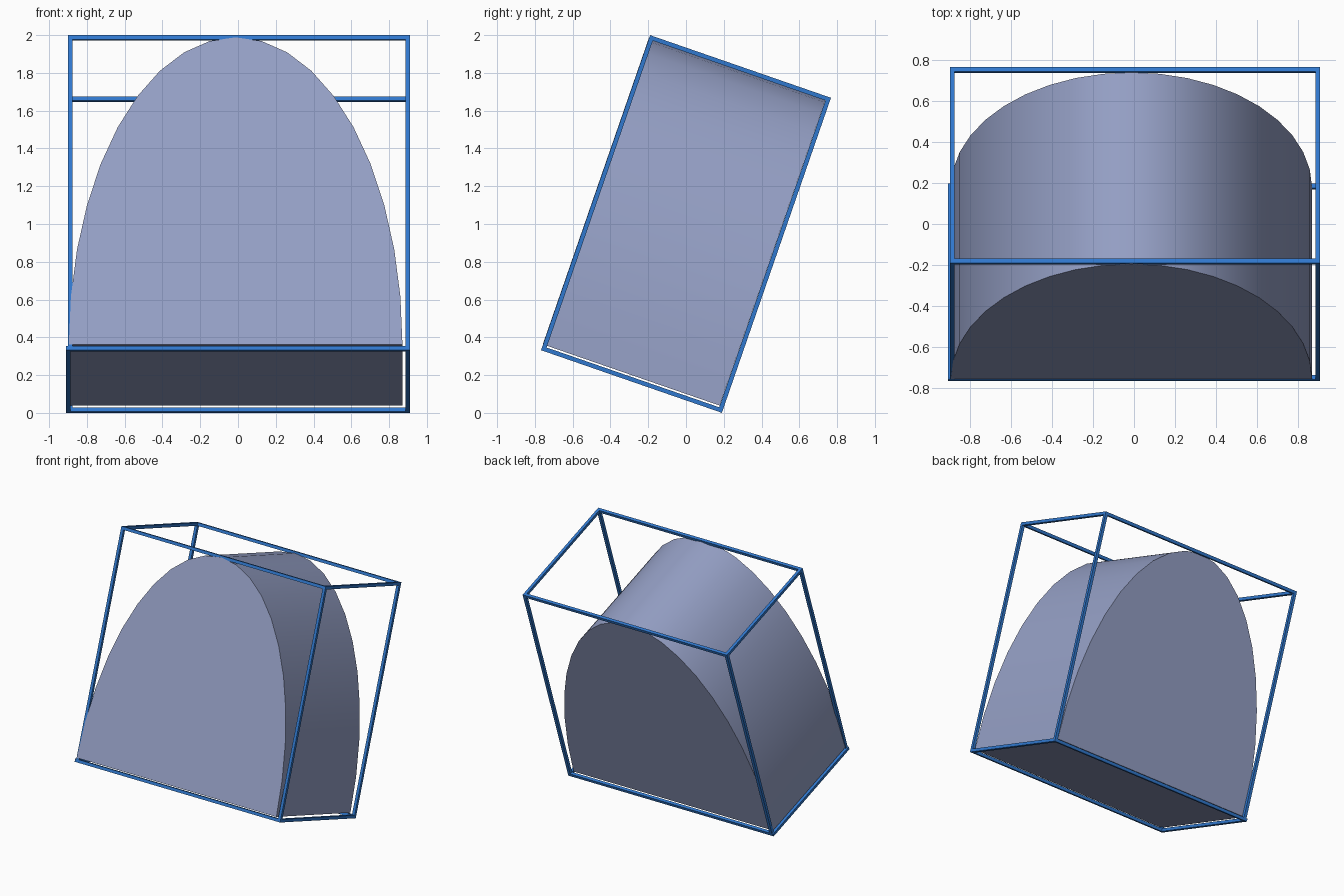
import bpy, bmesh
from math import sin, cos, pi, radians
from mathutils import Matrix

if "Cube" in bpy.data.objects:
    bpy.data.objects.remove(bpy.data.objects["Cube"])

# Everything is built upright around the origin, then tipped back together
TILT = Matrix.Translation((0, 0, 1)) @ Matrix.Rotation(radians(-19.1), 4, 'X')
BAR = 0.023
D, H = 0.495, 0.871          # frame half depth and half height (bar centres)
LEFT, LEFT_LOW, RIGHT = -0.888, -0.898, 0.898


def material(name, rgb):
    m = bpy.data.materials.new(name)
    m.diffuse_color = (*rgb, 1)
    m.use_nodes = True
    m.node_tree.nodes["Principled BSDF"].inputs["Base Color"].default_value = m.diffuse_color
    return m


BLUE = material("frame_blue", (0.03, 0.19, 0.62))
PALE = material("body_blue_grey", (0.30, 0.35, 0.56))


def finish(bm, name, mat):
    bmesh.ops.recalc_face_normals(bm, faces=bm.faces)
    bm.transform(TILT)
    me = bpy.data.meshes.new(name)
    bm.to_mesh(me)
    bm.free()
    ob = bpy.data.objects.new(name, me)
    bpy.context.collection.objects.link(ob)
    me.materials.append(mat)
    return ob


def bar(name, lo, hi):
    """Square bar between two corner centres, overlapping at the corners."""
    bm = bmesh.new()
    size = [hi[i] - lo[i] + BAR for i in range(3)]
    mid = [(hi[i] + lo[i]) / 2 for i in range(3)]
    bmesh.ops.create_cube(bm, size=1, matrix=Matrix.Translation(mid) @ Matrix.Diagonal((*size, 1)))
    return finish(bm, name, BLUE)


# Arched body: half-ellipse profile pushed through its depth
bm = bmesh.new()
CX, RX, BASE, RISE, FRONT, BACK, N = -0.0125, 0.883, -0.85, 1.72, -0.508, 0.483, 20
profile = [bm.verts.new((CX + RX * cos(pi * i / N), FRONT, BASE + RISE * sin(pi * i / N)))
           for i in range(N + 1)]
face = bm.faces.new(profile)
ext = bmesh.ops.extrude_face_region(bm, geom=[face], use_keep_orig=True)
moved = [g for g in ext["geom"] if isinstance(g, bmesh.types.BMVert)]
bmesh.ops.translate(bm, verts=moved, vec=(0, BACK - FRONT, 0))
body = finish(bm, "arched_body", PALE)
bpy.context.view_layer.objects.active = body
body.select_set(True)
bpy.ops.object.shade_smooth_by_angle(angle=radians(30))

# Box frame: four bars in each direction
for y, face_name in ((-D, "front"), (D, "back")):
    bar(face_name + "_top_bar", (LEFT, y, H), (RIGHT, y, H))
    bar(face_name + "_bottom_bar", (LEFT_LOW, y, -H), (RIGHT, y, -H))
    bar(face_name + "_left_post", (LEFT, y, -H), (LEFT, y, H))
    bar(face_name + "_right_post", (RIGHT, y, -H), (RIGHT, y, H))
for x, z, side in ((LEFT, H, "left_top"), (LEFT_LOW, -H, "left_bottom"),
                   (RIGHT, H, "right_top"), (RIGHT, -H, "right_bottom")):
    bar(side + "_side_bar", (x, -D, z), (x, D, z))
